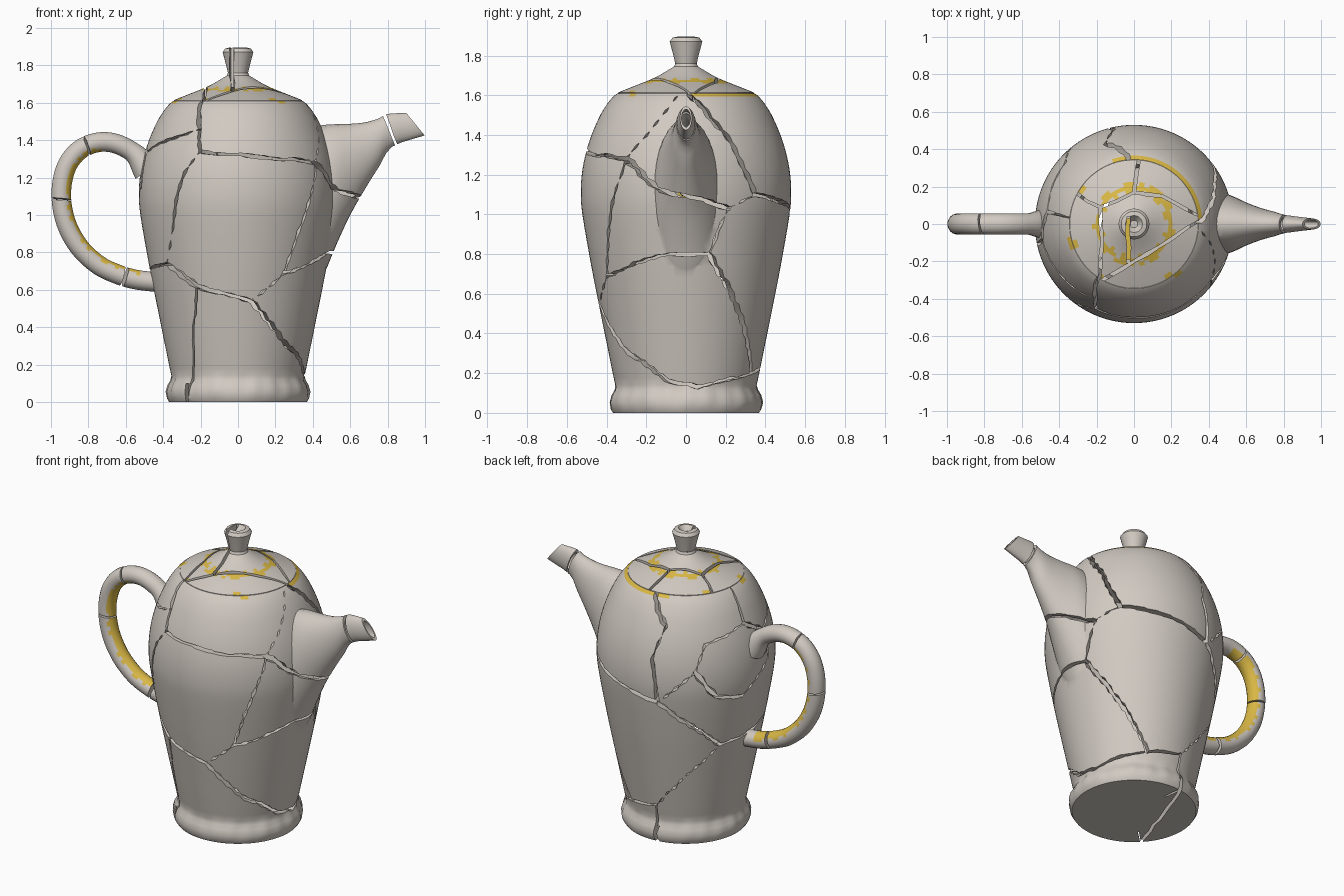
import bpy, bmesh, math, random
from mathutils import Vector

if "Cube" in bpy.data.objects:
    bpy.data.objects.remove(bpy.data.objects["Cube"])
random.seed(4)
SEG = 96

def material(name, col):
    m = bpy.data.materials.new(name)
    m.diffuse_color = (*col, 1)
    m.use_nodes = True
    m.node_tree.nodes["Principled BSDF"].inputs["Base Color"].default_value = m.diffuse_color
    return m
CERAMIC = material("warm_grey_ceramic", (0.64, 0.59, 0.54))
GOLD = material("gold", (0.70, 0.48, 0.06))

def spline(pts, n):
    """Smooth curve through tuples of any length, n steps per span."""
    P = [Vector(p) for p in pts]
    P = [P[0] * 2 - P[1]] + P + [P[-1] * 2 - P[-2]]
    out = []
    for i in range(1, len(P) - 2):
        a, b, c, d = P[i - 1:i + 3]
        for t in [k / n for k in range(n)]:
            out.append((b * 2 + (c - a) * t + (a * 2 - b * 5 + c * 4 - d) * t * t
                        + (b * 3 - a - c * 3 + d) * t ** 3) * 0.5)
    return out + [P[-2]]

def loft(name, rings, gold=None):
    """Skin closed rings, cap both ends; gold(ring, column) picks gold faces."""
    bm = bmesh.new()
    vs = [[bm.verts.new(p) for p in r] for r in rings]
    n = len(rings[0])
    for i in range(len(vs) - 1):
        for j in range(n):
            k = (j + 1) % n
            f = bm.faces.new((vs[i][j], vs[i][k], vs[i + 1][k], vs[i + 1][j]))
            f.material_index = 1 if gold and gold(i, j) else 0
    bm.faces.new(vs[0])
    bm.faces.new(vs[-1])
    bmesh.ops.recalc_face_normals(bm, faces=bm.faces)
    if bm.calc_volume(signed=True) < 0:
        bmesh.ops.reverse_faces(bm, faces=bm.faces)
    me = bpy.data.meshes.new(name)
    bm.to_mesh(me)
    bm.free()
    me.materials.append(CERAMIC)
    me.materials.append(GOLD)
    ob = bpy.data.objects.new(name, me)
    bpy.context.collection.objects.link(ob)
    return ob

def lathe(name, prof, gold=None, wobble=0):
    def point(r, z, a):
        r += wobble * (math.sin(9 * a) + math.sin(23 * a + 1)) if 0.02 < z < 0.14 else 0
        return (r * math.cos(a), r * math.sin(a), z)
    return loft(name, [[point(r, z, math.tau * j / SEG) for j in range(SEG)] for r, z in prof], gold)

def measure(me):
    bm = bmesh.new()
    bm.from_mesh(me)
    v = bm.calc_volume(signed=True)
    bm.free()
    return v, max([max(abs(p.co.x), abs(p.co.y)) for p in me.vertices] + [0])

def boolean(ob, cutter, op='DIFFERENCE', keep=0.0):
    """Boolean that accepts a result only when its volume and size are sound."""
    v0, s0 = measure(ob.data)
    for solver, self_cut in (('MANIFOLD', False), ('EXACT', True), ('EXACT', False)):
        m = ob.modifiers.new("cut", 'BOOLEAN')
        m.operation, m.object, m.solver, m.use_self = op, cutter, solver, self_cut
        deps = bpy.context.evaluated_depsgraph_get()
        me = bpy.data.meshes.new_from_object(ob.evaluated_get(deps))
        ob.modifiers.remove(m)
        v, s = measure(me)
        if v > v0 if op == 'UNION' else (v0 * keep < v < v0 - 1e-7 and s < s0 + 1e-3):
            ob.data = me
            break
    bpy.data.objects.remove(cutter, do_unlink=True)

def blade(pts, place, near, far, jag=0.006):
    """Thin jagged crack cutter along a 2D line; place(u, v, depth) gives 3D."""
    P = [Vector(p) for p in pts]
    line = [P[0]]
    for a, b in zip(P, P[1:]):
        n = max(2, int((b - a).length / 0.07))
        d = (b - a).normalized()
        for k in range(1, n + 1):
            off = random.uniform(-jag, jag) if k < n else 0
            line.append(a.lerp(b, k / n) + Vector((-d.y, d.x)) * off)
    line[0] = line[0] - (line[1] - line[0]).normalized() * 0.01
    line[-1] = line[-1] + (line[-1] - line[-2]).normalized() * 0.01
    rings = []
    for i, p in enumerate(line):
        d = (line[min(i + 1, len(line) - 1)] - line[max(i - 1, 0)]).normalized()
        s = Vector((-d.y, d.x)) * random.uniform(0.006, 0.011)
        a, b = p + s, p - s
        rings.append([place(*a, near), place(*a, far), place(*b, far), place(*b, near)])
    return loft("crack_cutter", rings)

def radial(u, v, depth):
    return (depth * math.cos(u / 0.5), depth * math.sin(u / 0.5), v)

def vertical(u, v, depth):
    return (u, v, depth)

# Body: lathed outside with a lumpy foot
foot = [(0.368, 0), (0.380, 0.02), (0.385, 0.055), (0.375, 0.09), (0.36, 0.115), (0.356, 0.14)]
side = [tuple(p) for p in spline([(0.365, 0.18), (0.45, 0.6), (0.488, 0.8), (0.522, 1.0),
        (0.53, 1.1), (0.525, 1.2), (0.507, 1.3), (0.476, 1.4), (0.432, 1.5), (0.395, 1.56)], 3)]
outer = foot + side + [(0.366, 1.595), (0.345, 1.610), (0.328, 1.605)]
top = len(outer) - 3

def rim_gold(i, j):
    a = j * 360 / SEG
    return i == top and (3 < a < 108 or 190 < a < 200 or 300 < a < 318 and j % 3)
body = lathe("pot_body", outer, rim_gold, 0.003)
inner = lathe("hollow", [(0.30, 0.05), (0.315, 0.16)] + [(r - 0.045, z) for r, z in side[1:]]
              + [(0.31, 1.62)])

# Spout: oval sections (top x, top z, bottom x, bottom z, half width)
sections = spline([(0.30, 1.46, 0.36, 0.60, 0.17), (0.45, 1.48, 0.45, 0.67, 0.17),
                   (0.52, 1.485, 0.53, 0.85, 0.15), (0.60, 1.487, 0.60, 1.0, 0.115),
                   (0.68, 1.495, 0.68, 1.14, 0.085), (0.75, 1.515, 0.755, 1.26, 0.065),
                   (0.80, 1.54, 0.825, 1.365, 0.048), (0.90, 1.545, 0.998, 1.425, 0.03)], 3)

def spout_rings(k, secs):
    def point(s, a):
        xt, zt, xb, zb, w = s
        c = k * math.cos(a) / 2
        return ((xt + xb) / 2 + c * (xt - xb), w * k * math.sin(a), (zt + zb) / 2 + c * (zt - zb))
    return [[point(s, math.tau * j / 32) for j in range(32)] for s in secs]
boolean(body, loft("spout", spout_rings(1, sections)), 'UNION')
boolean(inner, loft("spout_hollow", spout_rings(0.74, sections + [sections[-1] * 2 - sections[-2]])), 'UNION')
boolean(body, inner)

# Crack corners on the body (angle in degrees, height), then the lines joining them
front = dict(zip("ABCDEFGHIJO", [(-125, 1.64), (-117, 1.46), (-114, 1.34), (-123, 1.23), (-133, .93),
             (-143, .74), (-119, .62), (-81, .54), (-53, .33), (-14, .16), (-137, -.03)]))
right = dict(zip("KLPQRSTUVWabcn", [(10, .13), (63, .2), (-36, 1.28), (-2, 1.64), (-14, 1.52), (-58, .69),
             (-10, .8), (14, .8), (24, 1.03), (41, 1.1), (2, 1.6), (12, 1.54), (28, 1.36), (-15, 1.13)]))
back = dict(zip("MNXYZdefghijklmo", [(97, .24), (97, -.03), (85, 1.03), (106, .98), (151, .67), (102, 1.26),
            (110, 1.45), (92, 1.64), (131, 1.19), (138, 1.35), (172, 1.42), (190, 1.33), (145, 1.02),
            (165, .98), (175, 1.64), (192, 1.15)]))
corner = {**front, **right, **back}
for word in "ABCDEFG GHIJKLM MN GO CP QRPSH STUVWXY YZFG PnV abcW UL ZM Ydef YghijB im gkloj".split():
    line, prev = [], corner[word[0]][0]
    for c in word:
        prev += (corner[c][0] - prev + 180) % 360 - 180      # shortest way round
        line.append((math.radians(prev) * 0.5, corner[c][1]))
    boolean(body, blade(line, radial, 0.25, 0.85), keep=0.9)
# Cracks across the base and the spout tip
boolean(body, blade([(-0.046, 0.38), (-0.278, -0.27)], vertical, -0.1, 0.1), keep=0.9)
boolean(body, blade([(0.765, 1.58), (0.865, 1.33)], lambda u, v, d: (u, d, v), -0.2, 0.2, 0.003), keep=0.9)

# Lid with knob and jagged gold ring
lid_prof = [(0.02, 1.865), (0.045, 1.895), (0.068, 1.89), (0.082, 1.87), (0.066, 1.81), (0.054, 1.76),
            (0.06, 1.745), (0.085, 1.73), (0.13, 1.703), (0.162, 1.687), (0.184, 1.677), (0.205, 1.668),
            (0.226, 1.66), (0.318, 1.624), (0.343, 1.613), (0.343, 1.598), (0.2, 1.63), (0.06, 1.68), (0.02, 1.68)]
teeth = {i: [random.random() for _ in range(SEG)] for i in (9, 10, 11)}

def lid_gold(i, j):
    if i in teeth:
        return teeth[i][j // 2] < (0.95 if i == 10 else 0.4)
    return i == 13 and j in (38, 39, 52, 53, 63, 80, 81)
lid = lathe("lid", lid_prof, lid_gold)
for c in [[(-0.38, 0.2), (-0.18, 0.09), (0, 0.17), (0.15, 0.15), (0.37, 0.03), (0.2, -0.08), (0, -0.2), (-0.22, -0.33)],
          [(-0.18, 0.09), (-0.17, -0.1), (-0.19, -0.34)], [(0, 0.17), (0.03, 0.37)], [(-0.03, -0.2), (-0.03, 0.03)]]:
    boolean(lid, blade(c, vertical, 1.5, 2.0), keep=0.8)
# Gold seam filling the crack under the knob
loft("gold_seam", [[(x, y, z) for x, z in ((-.05, 1.62), (-.01, 1.62), (-.01, 1.625), (-.05, 1.625))]
                   for y in (-0.19, 0.03)], lambda i, j: True)

# Handle: broken tube pieces with gold on the inner face
path = spline([(-0.485, 1.235), (-0.55, 1.325), (-0.65, 1.38), (-0.75, 1.388), (-0.85, 1.345),
               (-0.92, 1.25), (-0.945, 1.11), (-0.92, 0.96), (-0.85, 0.83), (-0.75, 0.735),
               (-0.65, 0.685), (-0.55, 0.655), (-0.43, 0.64)], 5)
breaks = [0, 18, 31, 52, len(path) - 1]
handle = []
for s, (lo, hi) in enumerate(zip(breaks, breaks[1:])):
    rings = []
    for i in range(lo, hi + 1):
        t = (path[min(i + 1, len(path) - 1)] - path[max(i - 1, 0)]).normalized()
        n = Vector((-t.y, t.x))                      # towards the inside of the loop
        k = 1 + 0.45 * max(0, 1 - i / 6)
        gap = 0.009 if i == 52 else 0.005
        end = (gap if i == lo and s else 0) - (gap if i == hi and s < 3 else 0)
        ring = []
        for a in [math.tau * (j + 0.5) / 20 for j in range(20)]:
            slant = 0.01 * math.cos(a + i) + random.uniform(-0.002, 0.002)
            p = path[i] + n * (0.053 * k * math.cos(a)) + t * (end + slant if end else 0)
            ring.append((p.x, 0.056 * k * math.sin(a), p.y))
        rings.append(ring)

    def inner_gold(i, j, lo=lo):
        d = min(j, 19 - j)
        return 13 < i + lo < 56 and (d < 3 or d == 3 and random.random() < 0.4)
    handle.append(loft("handle_piece_%d" % (s + 1), rings, inner_gold))

# Smooth shading with sharp crack edges
bpy.ops.object.select_all(action='DESELECT')
for ob in [body, lid] + handle:
    ob.select_set(True)
bpy.context.view_layer.objects.active = body
bpy.ops.object.shade_smooth_by_angle(angle=math.radians(35))
